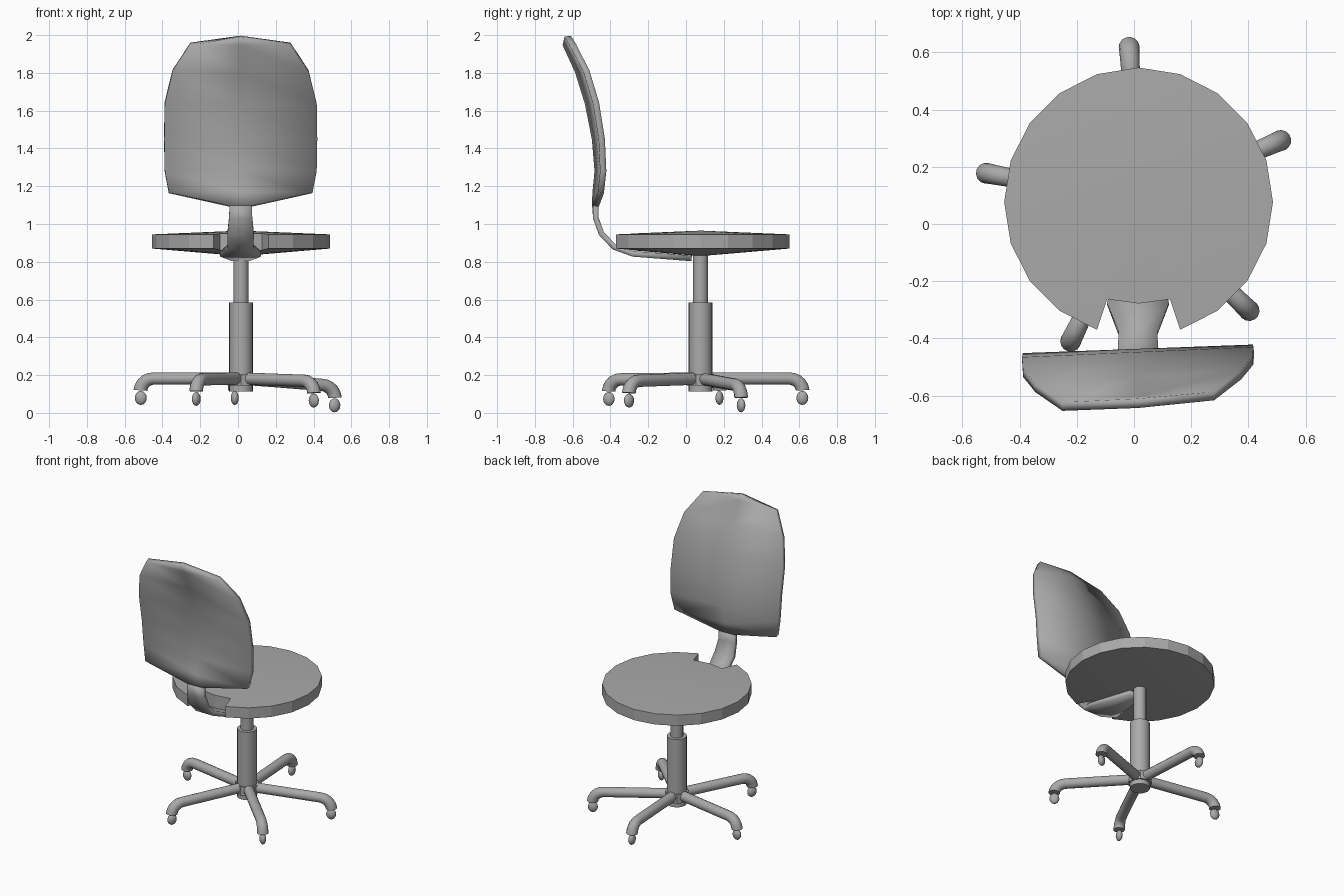
import bpy, bmesh, math
from mathutils import Vector, Matrix

if "Cube" in bpy.data.objects:
    bpy.data.objects.remove(bpy.data.objects["Cube"], do_unlink=True)

CX, CY = 0.016, 0.077

grey = bpy.data.materials.new("plain_grey")
grey.use_nodes = True
COLOUR = (0.4, 0.4, 0.4, 1)
grey.diffuse_color = COLOUR
grey.node_tree.nodes["Principled BSDF"].inputs["Base Color"].default_value = COLOUR


def finish(name, bm, angle=30):
    bmesh.ops.recalc_face_normals(bm, faces=bm.faces)
    mesh = bpy.data.meshes.new(name)
    bm.to_mesh(mesh)
    bm.free()
    obj = bpy.data.objects.new(name, mesh)
    bpy.context.collection.objects.link(obj)
    mesh.materials.append(grey)
    bpy.ops.object.select_all(action='DESELECT')
    obj.select_set(True)
    bpy.context.view_layer.objects.active = obj
    bpy.ops.object.shade_smooth_by_angle(angle=math.radians(angle))
    return obj


def cylinder(name, radius, z0, z1, sides=20):
    bm = bmesh.new()
    bmesh.ops.create_cone(bm, cap_ends=True, segments=sides, radius1=radius, radius2=radius,
                          depth=z1 - z0, matrix=Matrix.Translation((CX, CY, (z0 + z1) / 2)))
    return finish(name, bm)


# Seat: a shallow double cone with a notch where the back support passes
def seat():
    outline = []
    for k in range(20):
        if k == 15:
            outline += [(-0.11, -0.34), (0, -0.355), (0.11, -0.34)]
        else:
            a = math.tau * k / 20
            outline.append((0.47 * math.cos(a), 0.47 * math.sin(a)))
    bm = bmesh.new()
    top_mid = bm.verts.new((CX, CY, 0.965))
    low_mid = bm.verts.new((CX, CY, 0.83))
    top, low = [], []
    for x, y in outline:
        t = math.hypot(x, y) / 0.47
        top.append(bm.verts.new((CX + x, CY + y, 0.965 - 0.02 * t)))
        low.append(bm.verts.new((CX + x, CY + y, 0.83 + 0.04 * t)))
    n = len(outline)
    for i in range(n):
        j = (i + 1) % n
        bm.faces.new((top_mid, top[i], top[j]))
        bm.faces.new((low_mid, low[j], low[i]))
        bm.faces.new((top[i], low[i], low[j], top[j]))
    finish("seat", bm, 15)


# Strip through (y, z, half width) rows, thickened to a panel
def panel(name, rows, thickness):
    bm = bmesh.new()
    pairs = []
    for y, z, half in rows:
        twist = 0.037 + 0.05 * max(0, z - 1.3)
        if z < 1.09:
            twist = 0
        cols = [bm.verts.new((0.014 + s * half, y + s * half * twist, z)) for s in (-1, 0, 1)]
        pairs.append(cols)
    for a, b in zip(pairs, pairs[1:]):
        for c in range(2):
            bm.faces.new((a[c], a[c + 1], b[c + 1], b[c]))
    bmesh.ops.remove_doubles(bm, verts=bm.verts, dist=0.0005)
    obj = finish(name, bm, 30)
    solid = obj.modifiers.new("thickness", 'SOLIDIFY')
    solid.thickness = thickness
    solid.offset = 0


# Tapered tube that follows a path of (point, direction, radius)
def tube(name, stations, sides=14):
    bm = bmesh.new()
    rings = []
    for p, d, r in stations:
        side = Vector((-d.y, d.x, 0))
        if side.length < 0.001:
            side = Vector((1, 0, 0))
        side.normalize()
        up = d.cross(side).normalized()
        rings.append([bm.verts.new(p + r * (side * math.cos(math.tau * k / sides)
                                            + up * math.sin(math.tau * k / sides)))
                      for k in range(sides)])
    for a, b in zip(rings, rings[1:]):
        for k in range(sides):
            j = (k + 1) % sides
            bm.faces.new((a[k], a[j], b[j], b[k]))
    bm.faces.new(rings[0])
    bm.faces.new(rings[-1])
    finish(name, bm, 40)


# Leg that runs outward and bends down, with a flattened ball caster
def leg(index, degrees, drop):
    a = math.radians(degrees)
    out = Vector((math.cos(a), math.sin(a), 0))
    base = Vector((CX, CY, 0))
    down = Vector((0, 0, -1))

    def at(r, z):
        return base + out * r + Vector((0, 0, z - drop * r / 0.54))

    stations = [(at(0.03, 0.182), out, 0.033), (at(0.25, 0.182), out, 0.033)]
    for k in range(6):
        t = math.radians(86 * k / 5)
        d = out * math.cos(t) + down * math.sin(t)
        stations.append((at(0.47 + 0.072 * math.sin(t), 0.182 - 0.067 * (1 - math.cos(t))),
                         d, 0.033 + 0.0007 * k))
    tube(f"leg_{index}", stations)

    bm = bmesh.new()
    bmesh.ops.create_uvsphere(bm, u_segments=14, v_segments=8, radius=1)
    place = at(0.54, 0.079)
    bm.transform(Matrix.Translation(place) @ Matrix.Rotation(a, 4, 'Z')
                 @ Matrix.Diagonal((0.032, 0.021, 0.037, 1)))
    finish(f"caster_{index}", bm, 60)


seat()
panel("backrest", [
    (-0.627, 1.994, 0), (-0.62, 1.953, 0.265), (-0.55, 1.81, 0.36), (-0.498, 1.64, 0.402),
    (-0.464, 1.45, 0.405), (-0.453, 1.28, 0.402), (-0.465, 1.165, 0.38), (-0.48, 1.095, 0.058),
], 0.033)
panel("back_support", [
    (-0.48, 1.1, 0.058), (-0.477, 1.03, 0.062), (-0.448, 0.95, 0.07), (-0.38, 0.878, 0.068),
    (-0.28, 0.842, 0.108), (0.03, 0.818, 0.045),
], 0.03)

cylinder("gas_lift", 0.04, 0.55, 0.85)
cylinder("column", 0.063, 0.114, 0.585)
cylinder("hub", 0.075, 0.145, 0.207, 10)

for i, (angle, drop) in enumerate([(93.5, 0), (23.4, 0.039), (-44.5, 0.014),
                                   (-116, 0.005), (169.3, 0)], 1):
    leg(i, angle, drop)
